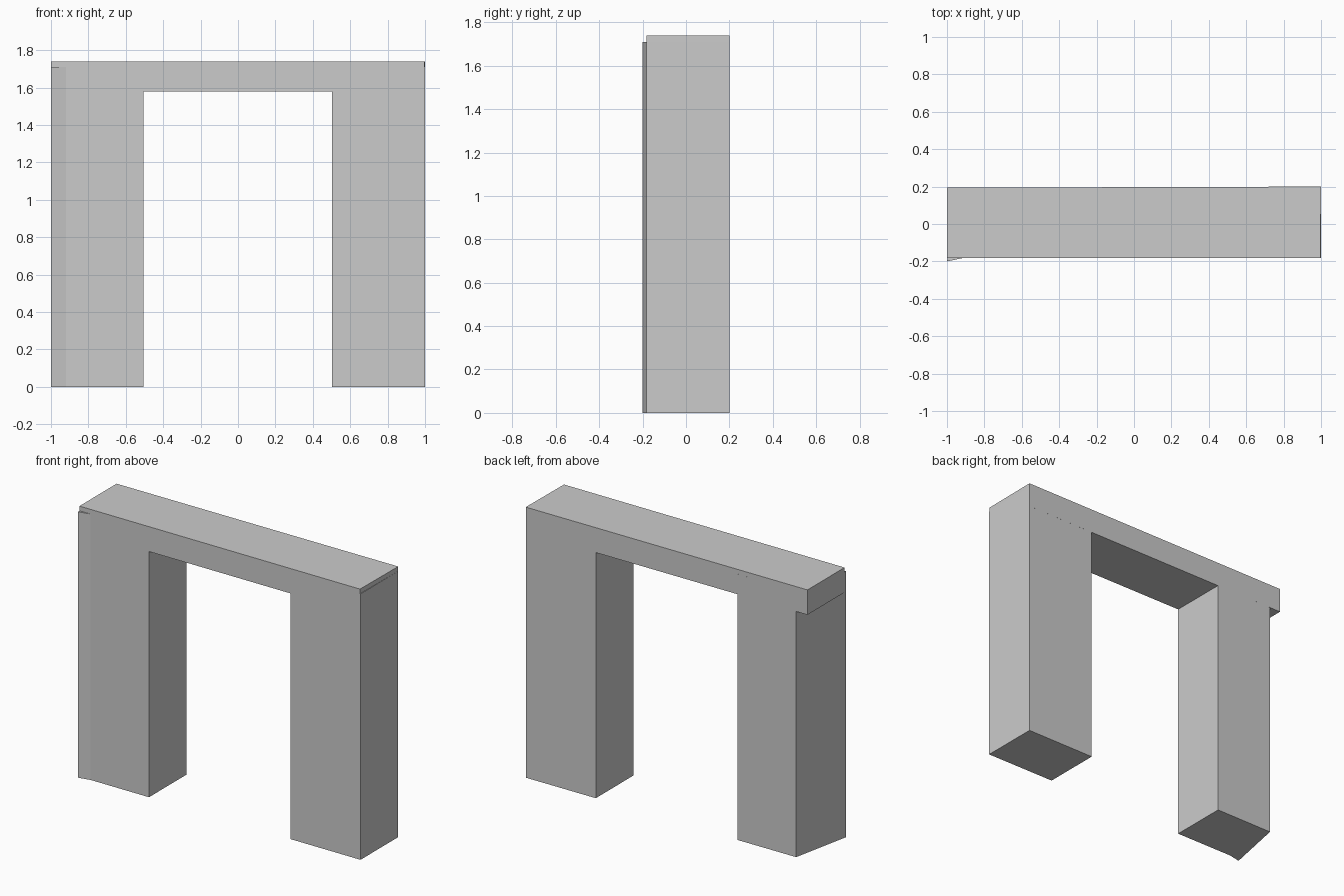
import bpy, bmesh

if "Cube" in bpy.data.objects:
    bpy.data.objects.remove(bpy.data.objects["Cube"])


def prism(name, outline, z0, z1):
    """Extrude a plan outline (x, y) from z0 up to z1."""
    bm = bmesh.new()
    face = bm.faces.new([bm.verts.new((x, y, z0)) for x, y in outline])
    top = bmesh.ops.extrude_face_region(bm, geom=[face])["geom"]
    for v in top:
        if isinstance(v, bmesh.types.BMVert):
            v.co.z = z1
    bmesh.ops.recalc_face_normals(bm, faces=bm.faces)
    mesh = bpy.data.meshes.new(name)
    bm.to_mesh(mesh)
    bm.free()
    obj = bpy.data.objects.new(name, mesh)
    bpy.context.collection.objects.link(obj)
    return obj


LEG_TOP, BEAM_BOTTOM, BEAM_TOP = 1.71, 1.58, 1.74
FRONT = -0.183

# Left pillar with skewed outer side that juts forward at the corner
prism("left_pillar",
      [(-1.0, -0.2), (-0.92, FRONT), (-0.505, FRONT), (-0.505, 0.196), (-0.92, 0.194)],
      0, LEG_TOP)

# Right pillar
prism("right_pillar",
      [(0.503, FRONT), (1.0, FRONT), (1.0, 0.2), (0.503, 0.198)],
      0, LEG_TOP)

# Lintel with a very slightly slanted back and right end
prism("lintel",
      [(-1.0, FRONT), (0.996, FRONT), (1.0, 0.2), (-1.0, 0.194)],
      BEAM_BOTTOM, BEAM_TOP)
